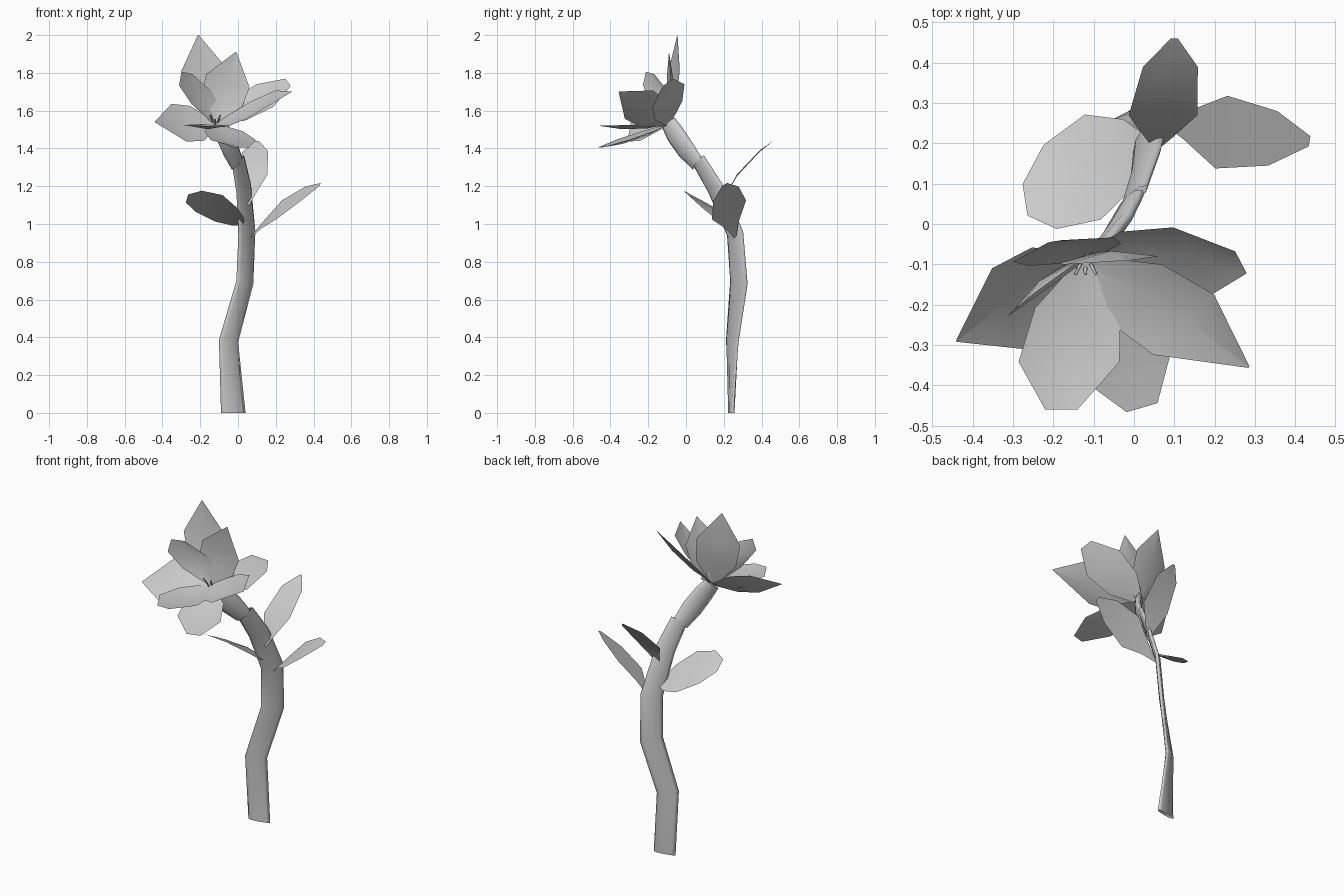
import bpy, math
from mathutils import Vector as V

if "Cube" in bpy.data.objects:
    bpy.data.objects.remove(bpy.data.objects["Cube"])

POINTED = [(0, .15), (.3, .92), (.6, 1), (1, 0.02)]
BLUNT = [(0, .15), (.32, .85), (.68, 1), (1, .32)]
LEAF = [(0, .06), (.2, .4), (.45, 1), (.78, .75), (1, .14)]
OVAL = [(0, .06), (.15, .4), (.4, 1), (.8, .8), (1, .1)]
BROAD = [(0, .25), (.15, .65), (.45, 1), (.8, .8), (1, .3)]


def make(name, verts, faces):
    me = bpy.data.meshes.new(name)
    me.from_pydata([tuple(v) for v in verts], [], faces)
    me.validate()
    ob = bpy.data.objects.new(name, me)
    bpy.context.collection.objects.link(ob)
    for p in me.polygons:
        p.use_smooth = True
    return ob


def blade(name, base, tip, half, profile, up, cup=.025):
    """Three-column blade from base to tip; the midrib sinks away from 'up'
    (negative cup arches the whole blade upward instead)."""
    base, tip, half, up = V(base), V(tip), V(half), V(up)
    n = (tip - base).cross(half).normalized()
    if n.dot(up) < 0:
        n = -n
    verts, faces = [], []
    for t, w in profile:
        bend = n * cup * math.sin(math.pi * t)
        c = base.lerp(tip, t) - (bend if cup < 0 else V())
        mid = c - (bend if cup > 0 else V())
        verts += [c - half * w, mid, c + half * w]
    for i in range(len(profile) - 1):
        for j in range(2):
            a = i * 3 + j
            faces.append((a, a + 1, a + 4, a + 3))
    return make(name, verts, faces)


def stalk(name, rings, sides):
    """Flattened open tube; a ring is (x, y, z, half width, half depth, facing angle)."""
    pts = [V(r[:3]) for r in rings]
    verts, faces = [], []
    for i, r in enumerate(rings):
        t = (pts[min(i + 1, len(pts) - 1)] - pts[max(i - 1, 0)]).normalized()
        if r[2] == 0:
            t = V((0, 0, 1))
        ang = math.radians(r[5])
        u = V((math.cos(ang), math.sin(ang), 0))
        u = (u - t * u.dot(t)).normalized()
        v = t.cross(u)
        for k in range(sides):
            a = 2 * math.pi * k / sides
            verts.append(pts[i] + u * r[3] * math.cos(a) + v * r[4] * math.sin(a))
    for i in range(len(rings) - 1):
        for k in range(sides):
            a, b = i * sides + k, i * sides + (k + 1) % sides
            faces.append((a, b, b + sides, a + sides))
    return make(name, verts, faces)


# Flat, strap-like stem that twists slightly and bends forward
stalk("stem", [(-.025, .24, 0, .066, .012, 10), (-.05, .245, .38, .061, .014, 33),
               (.036, .28, .69, .065, .014, 45), (.047, .26, .95, .063, .014, 45),
               (.03, .155, 1.19, .058, .014, 50), (.0, .065, 1.34, .05, .014, 50)], 8)
# Neck under the flower
stalk("flower_neck", [(-.005, .06, 1.32, .048, .017, 50), (-.04, -.005, 1.4, .062, .02, 50),
                      (-.08, -.06, 1.48, .06, .02, 50), (-.11, -.09, 1.53, .05, .02, 50)], 8)

# Petals: tip, half-width vector, outline
centre, facing = V((-.12, -.09, 1.53)), (-.1, -.5, .8)
petals = {
    "back": ((-.21, -.045, 2.0), (.125, .03, 0), POINTED),
    "back_right": ((-.01, -.09, 1.91), (.115, .01, -.035), POINTED),
    "right": ((.265, -.095, 1.75), (.045, -.085, -.06), BLUNT),
    "front_right": ((.285, -.355, 1.70), (.075, .075, .075), POINTED),
    "left": ((-.44, -.29, 1.54), (.04, -.1, -.1), POINTED),
    "front_left": ((-.18, -.46, 1.52), (.125, 0, 0), BLUNT),
    "front": ((.02, -.455, 1.405), (.12, .035, 0), BLUNT),
    "inner_left": ((-.27, -.19, 1.80), (.09, .07, -.02), BLUNT),
}
for name, (tip, half, shape) in petals.items():
    blade(name + "_petal", centre, tip, half, shape, facing)

# Short stamens
for i in range(3):
    a = i * 2.1 + .5
    p = centre + V((.015 * math.cos(a), -.01, .015 * math.sin(a)))
    q = p + V((.015 * math.cos(a), -.025, .04))
    stalk("stamen", [(*p, .005, .003, 0), (*q, .004, .003, 0)], 4)

# Arched leaves
blade("right_leaf", (.065, .26, .93), (.435, .205, 1.21), (.015, .09, .05), LEAF, (0, 0, 1), -.025)
blade("left_leaf", (.03, .19, 1.01), (-.27, .06, 1.135), (.02, -.13, .07), BROAD, (0, 0, 1), -.02)
blade("back_leaf", (.055, .185, 1.1), (.1, .46, 1.44), (.085, 0, .005), OVAL, (0, 0, 1), -.035)
